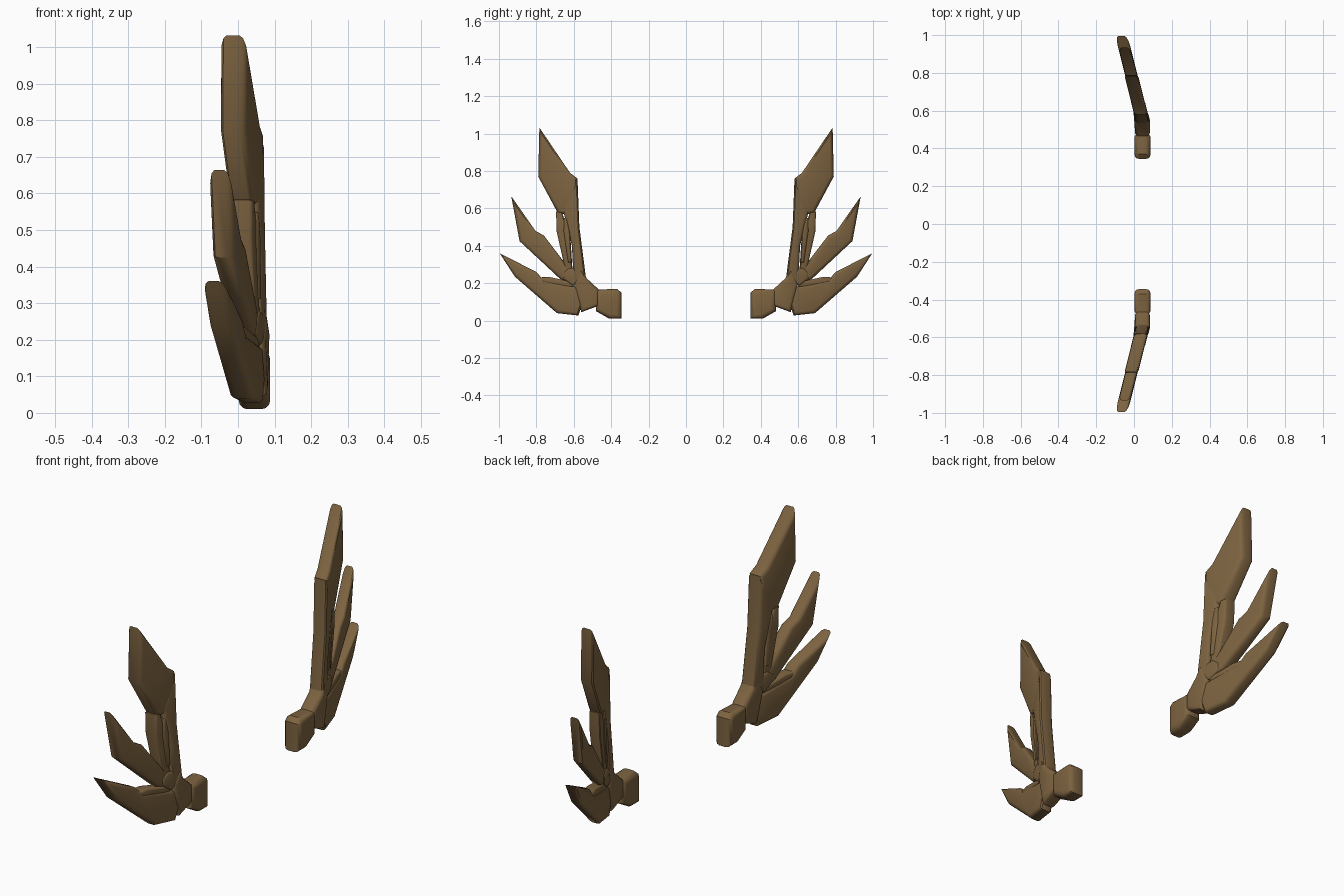
import bpy, bmesh
from mathutils import Vector

if "Cube" in bpy.data.objects:
    bpy.data.objects.remove(bpy.data.objects["Cube"])

brown = bpy.data.materials.new("wing_brown")
brown.diffuse_color = (0.205, 0.125, 0.052, 1)
brown.use_nodes = True
brown.node_tree.nodes["Principled BSDF"].inputs["Base Color"].default_value = brown.diffuse_color


def centre_x(y):
    """Wing is straight near the root, then sweeps back toward the tips."""
    return 0.045 - 0.25 * max(0, y - 0.55)


def plate(name, outline, half, bevel):
    """Bevelled plate from a (y, z) outline that follows the sweep, on both sides."""
    for side, label in ((1, "back"), (-1, "front")):
        bm = bmesh.new()
        rings = [[bm.verts.new((centre_x(y) + s * half, y * side, z)) for y, z in outline]
                 for s in (-1, 1)]
        caps = [bm.faces.new(r) for r in rings]
        n = len(outline)
        for i in range(n):
            j = (i + 1) % n
            bm.faces.new((rings[0][j], rings[0][i], rings[1][i], rings[1][j]))
        bmesh.ops.recalc_face_normals(bm, faces=bm.faces[:])
        rim = [e for f in caps for e in f.edges]
        bmesh.ops.bevel(bm, geom=rim, offset=bevel, segments=3, profile=0.5,
                        affect='EDGES', clamp_overlap=True)
        bmesh.ops.triangulate(bm, faces=[f for f in bm.faces if len(f.verts) > 4])
        me = bpy.data.meshes.new(name)
        bm.to_mesh(me)
        bm.free()
        me.materials.append(brown)
        ob = bpy.data.objects.new(f"{label}_{name}", me)
        bpy.context.collection.objects.link(ob)
        bpy.ops.object.select_all(action='DESELECT')
        ob.select_set(True)
        bpy.context.view_layer.objects.active = ob
        bpy.ops.object.shade_smooth_by_angle(angle=0.6)


def covert(name, start, end, width, half):
    """Slim six-sided feather between two points."""
    a, b = Vector(start), Vector(end)
    d = b - a
    n = Vector((-d.y, d.x)).normalized() * width / 2
    plate(name, [a - n * 0.6, a + d * 0.7 - n, b - n * 0.5,
                 b + n * 0.5, a + d * 0.7 + n, a + n * 0.6], half, 0.01)


# root and elbow
plate("root_block", [(.345, .01), (.41, .01), (.48, .05), (.48, .165), (.37, .17),
                     (.345, .15)], .043, .024)
plate("elbow_block", [(.465, .08), (.56, .045), (.60, .20), (.56, .285), (.53, .225),
                      (.465, .165)], .039, .018)

# leading edge arm
plate("wing_arm", [(.535, .23), (.60, .20), (.61, .40), (.66, .60), (.58, .755),
                   (.57, .50)], .037, .016)

# three large feathers
plate("upper_feather", [(.592, .56), (.685, .575), (.79, .77), (.784, 1.032),
                        (.62, .79), (.581, .76)], .036, .018)
plate("middle_feather", [(.61, .205), (.67, .22), (.89, .425), (.934, .664),
                         (.805, .48), (.76, .455), (.63, .285)], .031, .017)
plate("lower_feather", [(.575, .027), (.69, .04), (.915, .235), (.996, .36),
                        (.80, .26), (.76, .215), (.58, .18), (.555, .09)], .033, .018)

# small covert feathers behind the arm
covert("covert_feather_long", (.62, .24), (.68, .585), .06, .030)
covert("covert_feather_short", (.62, .31), (.645, .55), .035, .036)
covert("covert_knot", (.585, .20), (.64, .27), .08, .035)
covert("lower_covert", (.60, .19), (.79, .22), .045, .028)
